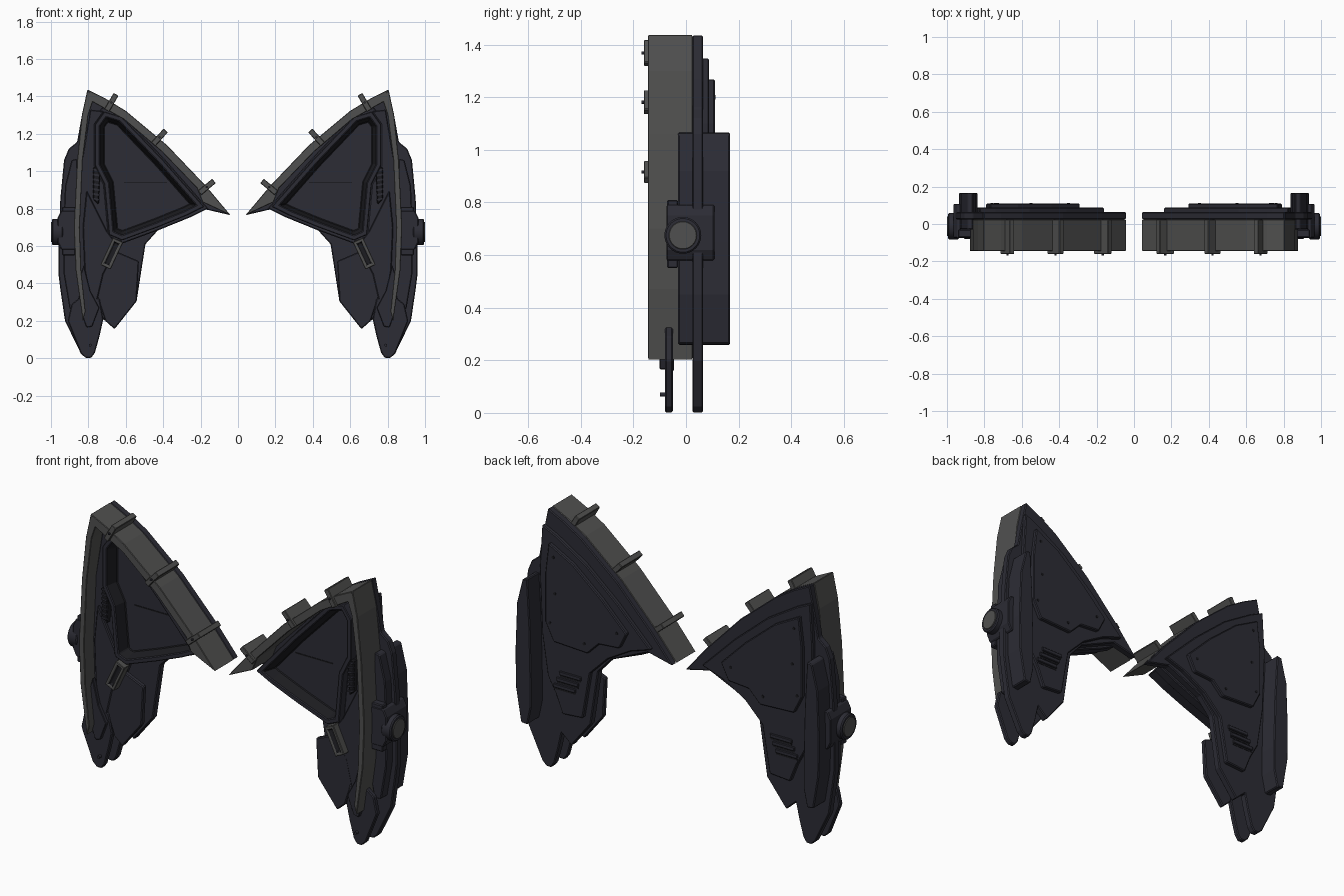
import bpy, bmesh, math
from mathutils import Vector, Matrix

if "Cube" in bpy.data.objects:
    bpy.data.objects.remove(bpy.data.objects["Cube"])


def material(name, rgb):
    m = bpy.data.materials.new(name)
    m.use_nodes = True
    m.diffuse_color = (*rgb, 1)
    m.node_tree.nodes["Principled BSDF"].inputs["Base Color"].default_value = (*rgb, 1)
    return m


DARK = material("dark blue grey", (.025, .025, .035))
GREY = material("warm grey", (.081, .081, .079))
BLACK = material("recess black", (.012, .012, .015))


def finish(name, bm, mats, bevel):
    """Make the object, chamfer its edges and mirror it to the other wing."""
    bmesh.ops.recalc_face_normals(bm, faces=bm.faces[:])
    mesh = bpy.data.meshes.new(name)
    bm.to_mesh(mesh)
    bm.free()
    for m in mats:
        mesh.materials.append(m)
    ob = bpy.data.objects.new(name, mesh)
    bpy.context.scene.collection.objects.link(ob)
    if bevel:
        mod = ob.modifiers.new("chamfer", 'BEVEL')
        mod.width, mod.segments, mod.limit_method = bevel, 1, 'ANGLE'
    ob.modifiers.new("mirror", 'MIRROR').use_mirror_merge = False
    return ob


def prism(name, outline, y0, y1, mat=DARK, bevel=.005, recess=None, floor=BLACK):
    """Extrude an x-z outline from y0 (front) to y1; recess = (rim, wall, depth)."""
    bm = bmesh.new()
    front = [bm.verts.new((x, y0, z)) for x, z in outline]
    back = [bm.verts.new((x, y1, z)) for x, z in outline]
    face = bm.faces.new(front)
    bm.faces.new(back[::-1])
    n = len(outline)
    for i in range(n):
        j = (i + 1) % n
        bm.faces.new((front[i], back[i], back[j], front[j]))
    bmesh.ops.recalc_face_normals(bm, faces=bm.faces[:])
    if recess:
        rim, wall, depth = recess
        bmesh.ops.inset_region(bm, faces=[face], thickness=rim, use_even_offset=True)
        walls = bmesh.ops.inset_region(bm, faces=[face], thickness=wall, use_even_offset=True)
        for f in walls["faces"]:
            f.material_index = 1
        face.material_index = 2
        bmesh.ops.translate(bm, verts=face.verts[:], vec=(0, depth, 0))
    return finish(name, bm, [mat, BLACK, floor], bevel)


def bar(name, x, z, length, width, angle, y0, y1, mat=DARK, bevel=.003, **kw):
    """A box in the x-z plane, turned by angle degrees."""
    a = math.radians(angle)
    u, v = Vector((math.cos(a), math.sin(a))), Vector((-math.sin(a), math.cos(a)))
    pts = [Vector((x, z)) + u * length / 2 * s + v * width / 2 * t
           for s, t in ((-1, -1), (1, -1), (1, 1), (-1, 1))]
    return prism(name, pts, y0, y1, mat, bevel, **kw)


def cylinder(name, centre, radius, depth, axis, mat, sides=32, bevel=0):
    bm = bmesh.new()
    rot = Matrix.Rotation(math.pi / 2, 4, axis)
    bmesh.ops.create_cone(bm, cap_ends=True, segments=sides, radius1=radius, radius2=radius,
                          depth=depth, matrix=Matrix.Translation(centre) @ rot)
    ob = finish(name, bm, [mat], bevel)
    for p in ob.data.polygons:
        p.use_smooth = len(p.vertices) == 4
    ob.data.set_sharp_from_angle(angle=math.radians(40))


# Edge lines shared by the plates and the grey rims
top_edge = [(.805, 1.437), (.71, 1.39), (.6, 1.323), (.38, 1.14), (.17, .92), (.04, .765)]
top_inner = [(.19, .835), (.22, .91), (.41, 1.107), (.61, 1.277), (.78, 1.372)]
side_edge = [(.805, 1.437), (.835, 1.3), (.86, 1.06), (.878, .7), (.868, .47), (.83, .2)]
side_inner = [(.815, .25), (.838, .47), (.846, .7), (.83, 1.06), (.8, 1.3), (.77, 1.39)]
foot = [(.925, .2), (.84, .025), (.815, .002), (.785, .002), (.765, .03), (.74, .12), (.72, .21)]
lobe = [(.66, .156), (.542, .305), (.53, .52)]

# Full back plate
prism("back_plate", top_edge[::-1] + [(.84, 1.27), (.86, 1.157), (.905, 1.12), (.93, 1.06), (.95, .85),
      (.96, .6), (.96, .45), (.95, .37)] + foot + lobe[:2]
      + [(.495, .61), (.414, .7), (.29, .755), (.19, .8)], .024, .065, bevel=.005)

# Grey rims along the leading and outer edges
prism("top_rim", top_edge + top_inner, -.145, .025, GREY, .003)
prism("side_rim", side_edge + side_inner, -.145, .025, GREY, .003)

# Front plates: foot, inner lobe and the shell beside the panel
prism("front_foot", [(.84, .33), (.89, .29), (.91, .2)] + foot[1:] + [(.74, .32)], -.08, -.05)
prism("front_lobe", lobe + [(.6, .55), (.72, .6), (.76, .35), (.71, .2)], -.075, -.045)
prism("front_shell", [(.845, 1.0), (.86, .7), (.85, .45), (.81, .27), (.75, .27), (.71, .4), (.62, .63),
      (.69, .66), (.715, .93), (.765, 1.03), (.765, 1.25), (.715, 1.32), (.79, 1.33)], -.06, -.03)
prism("front_lower_plate", [(.81, .9), (.83, .7), (.82, .47), (.79, .3), (.755, .3), (.72, .45),
      (.64, .6), (.7, .68)], -.08, -.055)
prism("foot_pad", [(.83, .22), (.81, .165), (.78, .17), (.742, .27), (.79, .36), (.825, .5),
      (.84, .45)], -.1, -.075, bevel=.003)

# Triangular front panel with a deep recess
panel = [(.765, 1.25), (.715, 1.32), (.62, 1.29), (.4, 1.06), (.18, .81), (.27, .765), (.43, .7),
         (.62, .63), (.69, .66), (.715, .93), (.765, 1.03)]
prism("panel_frame", panel, -.1, .026, bevel=.004, recess=(.026, .02, .065), floor=DARK)
bar("panel_seam", .495, .94, .23, .006, 0, -.038, -.03, BLACK, 0)
mid = Vector((.52, .95))
prism("panel_backing", [mid + (Vector(p) - mid) * 1.06 for p in panel], -.03, .026)

# Grey vent surround and dark side grille
bar("vent_surround", .675, .56, .16, .06, 115, -.12, -.07, GREY, .003, recess=(.015, .006, .015))
prism("grille_base", [(.735, 1.03), (.775, 1.02), (.775, .85), (.745, .82)], -.09, -.05, BLACK)
for i in range(7):
    bar("grille_slat", .758, .85 + i * .026, .035, .01, 10, -.096, -.085, DARK, 0)

# Clips wrapped over the leading rim
for x, z, a in ((.677, 1.368, 30), (.42, 1.181, 42), (.167, .916, 50)):
    bar("rim_clip", x, z, .03, .1, a, -.16, .025, GREY)
    cylinder("clip_bolt", (x, -.161, z), .006, .016, 'X', DARK, 12)

# Layered back armour
prism("back_layer", [(.825, 1.35), (.74, 1.31), (.56, 1.2), (.36, 1.03), (.158, .83), (.28, .79), (.42, .71),
      (.53, .6), (.575, .34), (.7, .33), (.74, .43), (.79, .52), (.825, .75), (.84, 1.1)], .06, .088)
prism("back_panel", [(.77, 1.27), (.62, 1.19), (.44, 1.04), (.29, .89), (.335, .8), (.46, .79),
      (.53, .72), (.74, .73), (.79, .83), (.79, 1.1)], .08, .11)
for i in range(3):
    bar("back_vent", .648 + i * .017, .557 - i * .038, .135, .022, 0, .08, .096, DARK)
    bar("back_vent_gap", .648 + i * .017, .54 - i * .038, .13, .009, 0, .08, .09, BLACK, 0)
for x, z in ((.74, 1.2), (.35, .88), (.76, .83), (.55, .77), (.73, 1.0)):
    cylinder("back_bolt", (x, .109, z), .008, .008, 'X', BLACK, 12)
cylinder("foot_bolt", (.79, -.086, .07), .008, .024, 'X', DARK, 12)

# Outer armour pod
prism("outer_pod", [(.86, 1.067), (.89, 1.06), (.925, .92), (.935, .65), (.932, .45), (.9, .262),
      (.86, .258), (.838, .36), (.838, .5), (.845, .8)], -.03, .167, bevel=.005)

# Side hub with its round cap
prism("hub_block", [(.87, .79), (.945, .79), (.965, .75), (.965, .62), (.945, .58), (.87, .58)], -.075, .108)
prism("hub_rib", [(.87, .81), (.94, .81), (.94, .55), (.87, .55)], -.072, -.03)
cylinder("hub_drum", (.965, -.012, .675), .07, .06, 'Y', DARK, bevel=.006)
cylinder("hub_cap", (.992, -.012, .675), .053, .016, 'Y', GREY, bevel=.002)
